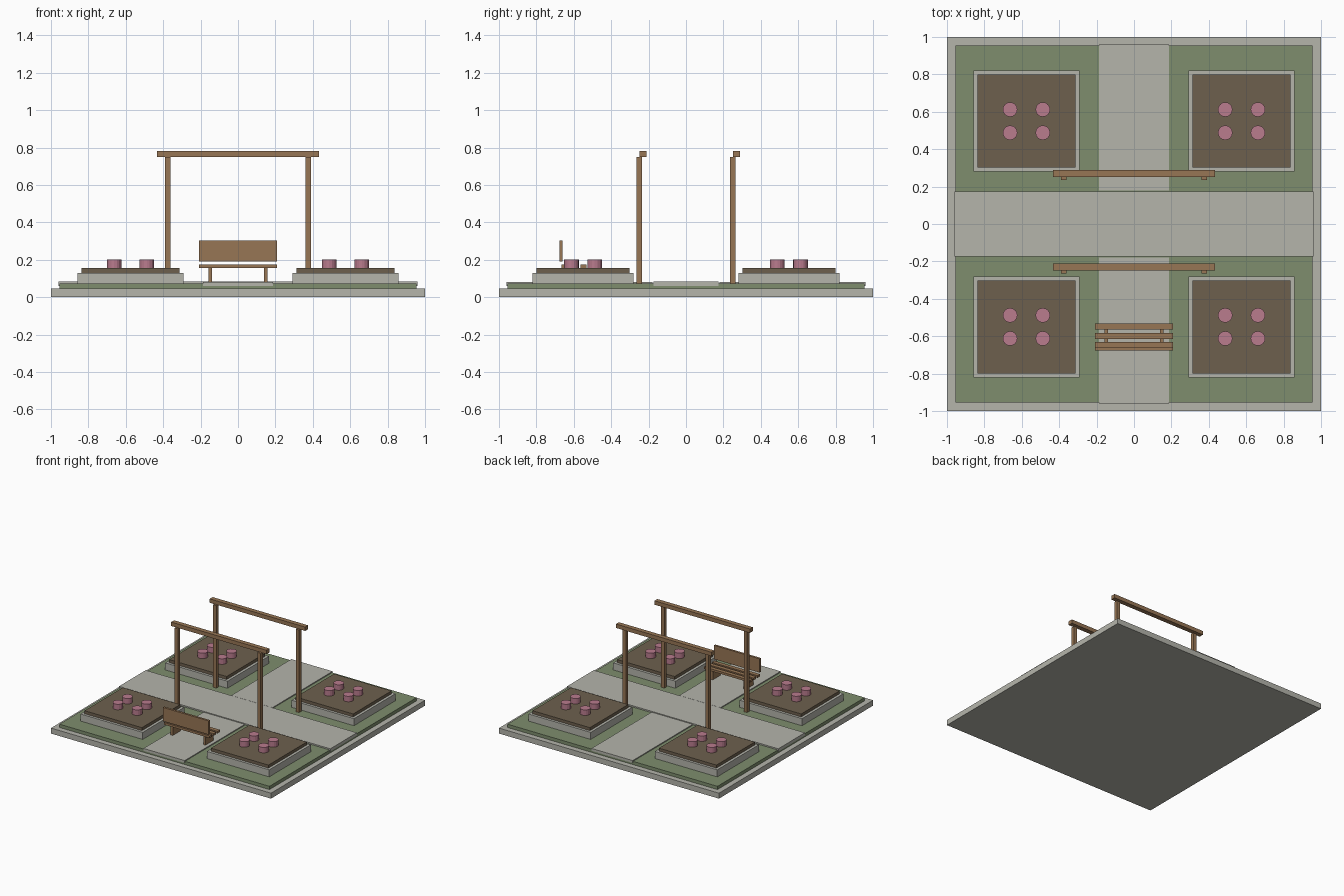
import bpy
import bmesh
from mathutils import Matrix

if "Cube" in bpy.data.objects:
    bpy.data.objects.remove(bpy.data.objects["Cube"])


def material(name, rgb):
    m = bpy.data.materials.new(name)
    m.diffuse_color = (*rgb, 1.0)
    m.use_nodes = True
    m.node_tree.nodes["Principled BSDF"].inputs["Base Color"].default_value = m.diffuse_color
    return m


STONE = material("pale_stone", (0.46, 0.46, 0.41))
GRASS = material("grass_green", (0.21, 0.27, 0.155))
SOIL = material("soil_brown", (0.155, 0.118, 0.076))
WOOD = material("warm_wood", (0.31, 0.18, 0.09))
PINK = material("flower_pink", (0.49, 0.20, 0.27))


def finish(name, bm, mat):
    mesh = bpy.data.meshes.new(name)
    bm.to_mesh(mesh)
    bm.free()
    mesh.materials.append(mat)
    obj = bpy.data.objects.new(name, mesh)
    bpy.context.collection.objects.link(obj)
    return obj


def box(name, mat, cx, cy, hx, hy, z0, z1):
    """Box from its centre, half sizes and height range."""
    bm = bmesh.new()
    bmesh.ops.create_cube(bm, size=2, matrix=Matrix.Translation((cx, cy, (z0 + z1) / 2))
                          @ Matrix.Diagonal((hx, hy, (z1 - z0) / 2, 1)))
    return finish(name, bm, mat)


def cylinder(name, mat, x, y, r, z0, z1, sides=16):
    bm = bmesh.new()
    bmesh.ops.create_cone(bm, cap_ends=True, segments=sides, radius1=r, radius2=r,
                          depth=z1 - z0, matrix=Matrix.Translation((x, y, (z0 + z1) / 2)))
    return finish(name, bm, mat)


# Ground slab, lawn and crossing paths
box("base_slab", STONE, 0, 0, 1.0, 1.0, 0, 0.045)
box("lawn", GRASS, 0, 0, 0.955, 0.955, 0.045, 0.072)
box("path_across", STONE, 0, 0, 0.96, 0.173, 0.06, 0.083)
for s in (-1, 1):
    box("path_lengthwise", STONE, 0, s * 0.57, 0.187, 0.39, 0.06, 0.08)

# Raised flower beds, one in each quarter
for sx in (-1, 1):
    for sy in (-1, 1):
        x, y = sx * 0.575, sy * 0.55
        box("bed_border", STONE, x, y, 0.283, 0.27, 0.07, 0.13)
        box("bed_soil", SOIL, x, y, 0.261, 0.249, 0.13, 0.155)
        for dx in (-0.0875, 0.0875):
            for dy in (-0.062, 0.062):
                cylinder("flower", PINK, x + dx, y + dy, 0.039, 0.155, 0.2)

# Two pergola frames
for y in (-0.25, 0.25):
    for x in (-0.376, 0.376):
        box("pergola_post", WOOD, x, y, 0.015, 0.015, 0.07, 0.75)
    box("pergola_beam", WOOD, 0, y + 0.021, 0.434, 0.019, 0.748, 0.78)

# Bench
for y in (-0.548, -0.598, -0.648):
    box("bench_slat", WOOD, 0, y, 0.208, 0.0165, 0.157, 0.175)
box("bench_back", WOOD, 0, -0.668, 0.208, 0.009, 0.19, 0.303)
for x in (-0.149, 0.149):
    box("bench_leg", WOOD, x, -0.598, 0.01, 0.05, 0.08, 0.157)
